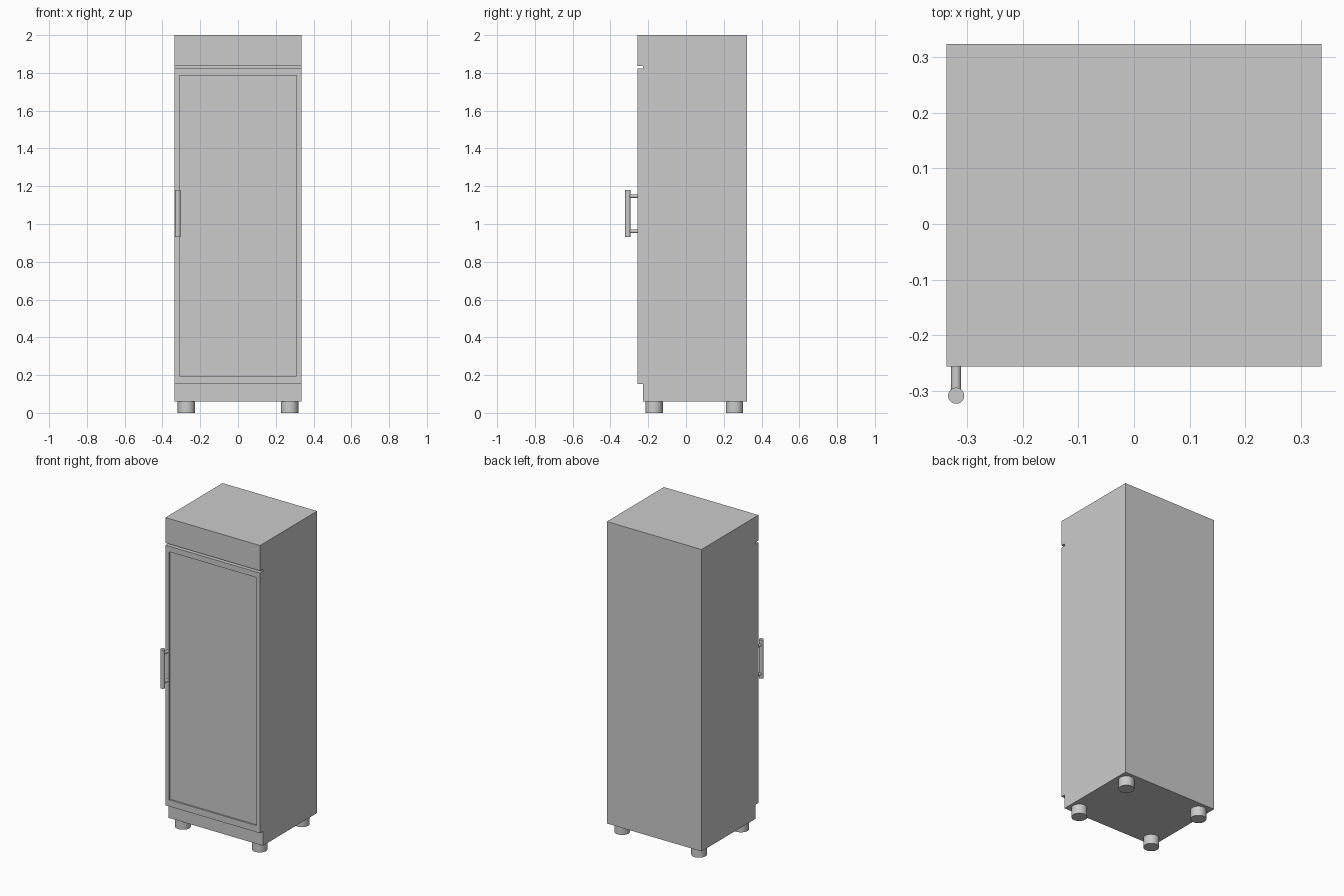
import bpy, bmesh
from mathutils import Matrix, Vector

if "Cube" in bpy.data.objects:
    bpy.data.objects.remove(bpy.data.objects["Cube"])

W = 0.336            # half width
BACK, SHELL, FRONT = 0.323, -0.227, -0.256


def finish(name, bm, smooth=False):
    bmesh.ops.recalc_face_normals(bm, faces=bm.faces[:])
    mesh = bpy.data.meshes.new(name)
    bm.to_mesh(mesh)
    bm.free()
    obj = bpy.data.objects.new(name, mesh)
    bpy.context.collection.objects.link(obj)
    if smooth:
        bpy.ops.object.select_all(action='DESELECT')
        obj.select_set(True)
        bpy.context.view_layer.objects.active = obj
        bpy.ops.object.shade_smooth_by_angle()
    return obj


def box_mesh(x, y, z):
    bm = bmesh.new()
    bmesh.ops.create_cube(bm, size=1)
    for v in bm.verts:
        v.co = Vector(r[0] if c < 0 else r[1] for c, r in zip(v.co, (x, y, z)))
    return bm


def rod(name, start, end, radius):
    a, b = Vector(start), Vector(end)
    turn = (b - a).to_track_quat('Z', 'Y').to_matrix().to_4x4()
    bm = bmesh.new()
    bmesh.ops.create_cone(bm, cap_ends=True, segments=32, radius1=radius, radius2=radius,
                          depth=(b - a).length,
                          matrix=Matrix.Translation((a + b) / 2) @ turn)
    return finish(name, bm, True)


# Cabinet: side profile with overhanging top fascia, extruded across the width
profile = [(BACK, 0.061), (BACK, 2.0), (FRONT, 2.0), (FRONT, 1.837),
           (SHELL, 1.837), (SHELL, 0.061)]
bm = bmesh.new()
face = bm.faces.new([bm.verts.new((-W, y, z)) for y, z in profile])
ext = bmesh.ops.extrude_face_region(bm, geom=[face])
bmesh.ops.translate(bm, vec=(2 * W, 0, 0),
                    verts=[g for g in ext['geom'] if isinstance(g, bmesh.types.BMVert)])
finish("cabinet", bm)

# Door: slab with a recessed front panel
bm = box_mesh((-W, W), (FRONT, SHELL), (0.152, 1.823))
bm.normal_update()
front = min(bm.faces, key=lambda f: f.calc_center_median().y)
bmesh.ops.inset_region(bm, faces=[front], thickness=0.026)
for v in front.verts:      # panel outline on the door frame
    v.co.x = 0.31 if v.co.x > 0 else -0.31
    v.co.z = 1.787 if v.co.z > 1 else 0.194
ext = bmesh.ops.extrude_face_region(bm, geom=[front])
bmesh.ops.translate(bm, vec=(0, 0.01, 0),
                    verts=[g for g in ext['geom'] if isinstance(g, bmesh.types.BMVert)])
if front.is_valid:
    bmesh.ops.delete(bm, geom=[front], context='FACES_ONLY')
finish("door", bm)

# Handle: vertical bar on two stand-offs
HX, HY = -0.319, -0.308
rod("handle_bar", (HX, HY, 0.931), (HX, HY, 1.179), 0.0145)
for label, z in (("lower", 0.961), ("upper", 1.147)):
    rod(f"handle_{label}_post", (HX, FRONT + 0.004, z), (HX, HY, z), 0.009)

# Feet
for depth, y in (("front", -0.169), ("back", 0.257)):
    for side, x in (("left", -0.273), ("right", 0.273)):
        rod(f"{depth}_{side}_foot", (x, y, 0), (x, y, 0.061), 0.046)
